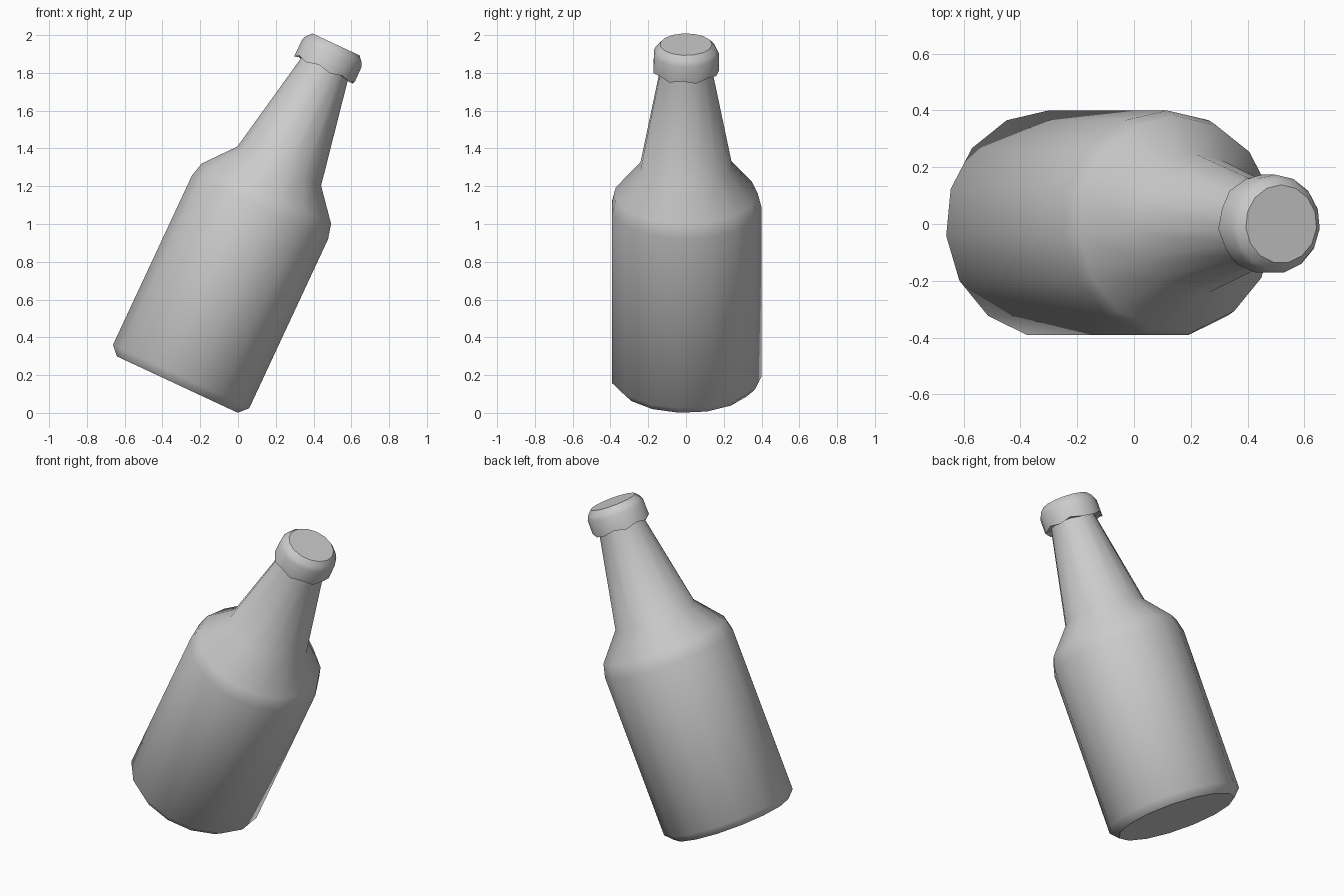
import bpy, bmesh, math

if "Cube" in bpy.data.objects:
    bpy.data.objects.remove(bpy.data.objects["Cube"])

SIDES = 15
TILT = math.radians(25)
ORIGIN = (-0.321, 0.0, 0.15)   # centre of the bottle's base

grey = bpy.data.materials.new("plain_grey")
grey.diffuse_color = (0.6, 0.6, 0.6, 1)
grey.use_nodes = True
grey.node_tree.nodes["Principled BSDF"].inputs["Base Color"].default_value = grey.diffuse_color


def lathe(name, profile, crimp_ring=None, crimp=0.0):
    """Revolve (radius, height) points into a closed, tilted solid."""
    bm = bmesh.new()
    rings = []
    for n, (r, h) in enumerate(profile):
        ring = []
        for k in range(SIDES):
            a = math.radians(90) + 2 * math.pi * k / SIDES
            dh = crimp * (-1) ** (k + 1) if n == crimp_ring else 0
            ring.append(bm.verts.new((r * math.cos(a), r * math.sin(a), h + dh)))
        rings.append(ring)
    for lo, hi in zip(rings, rings[1:]):
        for k in range(SIDES):
            j = (k + 1) % SIDES
            bm.faces.new((lo[k], lo[j], hi[j], hi[k]))
    bm.faces.new(rings[0][::-1])
    bm.faces.new(rings[-1])
    bmesh.ops.recalc_face_normals(bm, faces=bm.faces)
    mesh = bpy.data.meshes.new(name)
    bm.to_mesh(mesh)
    bm.free()
    mesh.materials.append(grey)
    obj = bpy.data.objects.new(name, mesh)
    bpy.context.collection.objects.link(obj)
    obj.location = ORIGIN
    obj.rotation_euler = (0, TILT, 0)
    bpy.ops.object.select_all(action='DESELECT')
    obj.select_set(True)
    bpy.context.view_layer.objects.active = obj
    bpy.ops.object.shade_smooth_by_angle(angle=math.radians(45))
    return obj


# glass: base, body, shoulder and neck
lathe("bottle", [(0.355, 0), (0.4, 0.047), (0.4, 1.035), (0.38, 1.115),
                 (0.246, 1.276), (0.138, 1.84), (0.13, 1.9)])

# cap with a crimped lower edge
lathe("cap", [(0.132, 1.852), (0.175, 1.843), (0.174, 1.935),
              (0.163, 1.96), (0.138, 1.987)], crimp_ring=1, crimp=0.008)
